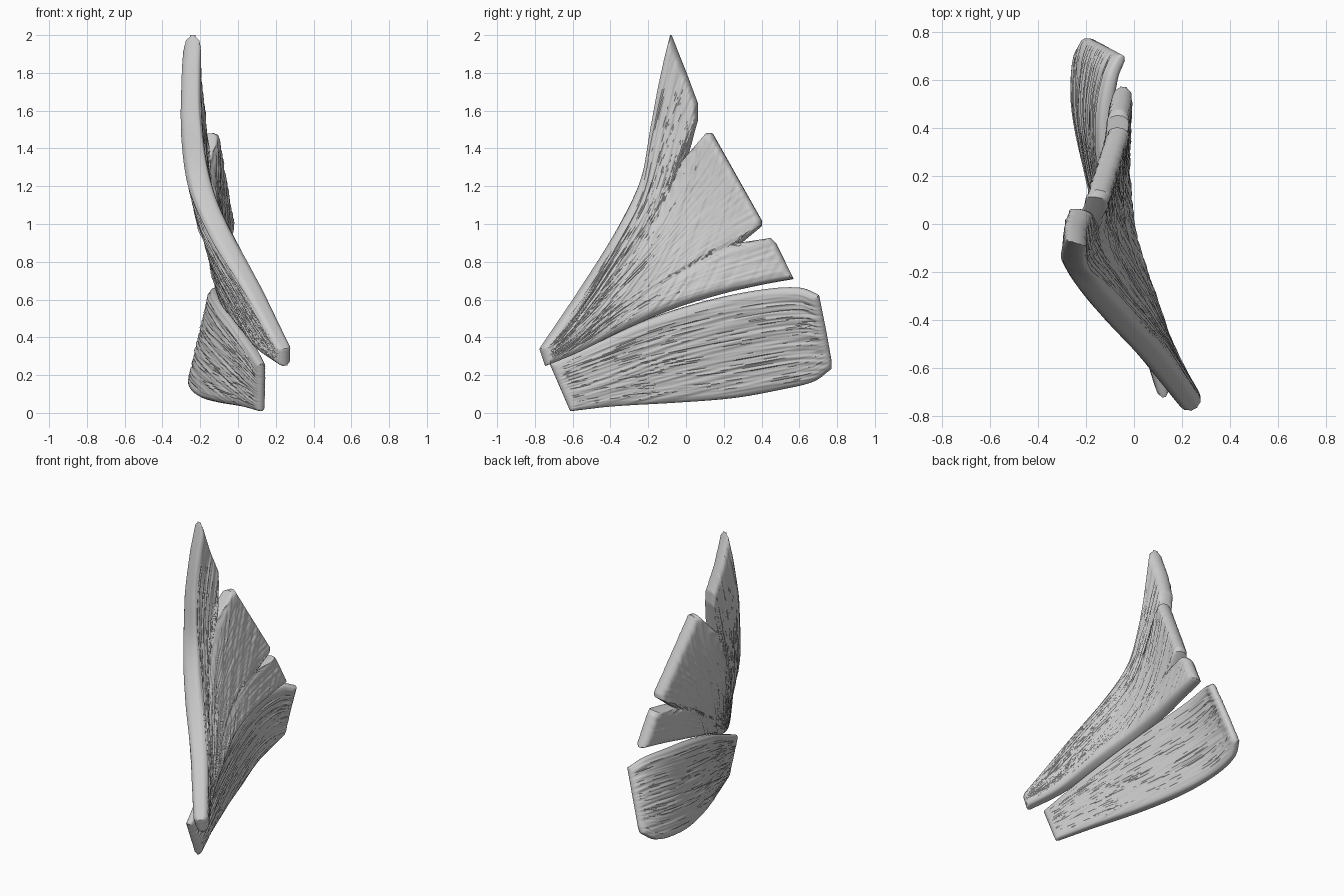
import bpy, bmesh, math
from mathutils import Vector, noise

if "Cube" in bpy.data.objects:
    bpy.data.objects.remove(bpy.data.objects["Cube"])


def spline(pts):
    """Smooth curve through points, parametrised by chord length (0..1)."""
    p = [Vector(q) for q in pts]
    s = [0.0]
    for a, b in zip(p, p[1:]):
        s.append(s[-1] + (b - a).length)
    s = [k / s[-1] for k in s]
    tan = []
    for i in range(len(p)):
        a, b = max(i - 1, 0), min(i + 1, len(p) - 1)
        tan.append((p[b] - p[a]) / (s[b] - s[a]))

    def at(u):
        i = 0
        while i < len(p) - 2 and u > s[i + 1]:
            i += 1
        h = s[i + 1] - s[i]
        t = (u - s[i]) / h
        return (p[i] * (2*t**3 - 3*t*t + 1) + tan[i] * h * (t**3 - 2*t*t + t)
                + p[i + 1] * (3*t*t - 2*t**3) + tan[i + 1] * h * (t**3 - t*t))
    return at


def polyline(pts):
    """Straight segments; the first number of each point is its parameter."""
    def at(v):
        for a, b in zip(pts, pts[1:]):
            if v <= b[0] + 1e-9:
                t = (v - a[0]) / (b[0] - a[0])
                return Vector(a[1:]).lerp(Vector(b[1:]), t)
        return Vector(pts[-1][1:])
    return at


def muscle(name, upper, lower, end, thick, nu, nv, seed):
    """Fibres run from the tendon (u=0) to the attachment edge (u=1)."""
    L, R, E = spline(upper), spline(lower), polyline(end)
    tipL, tipR = L(1), R(1)

    def base(u, v):
        return L(u).lerp(R(u), v)

    def normal(u, v):
        e = 0.01
        u0, u1 = max(u - e, 0), min(u + e, 1)
        v0, v1 = max(v - e, 0), min(v + e, 1)
        return (base(u1, v) - base(u0, v)).cross(base(u, v1) - base(u, v0)).normalized()

    bm = bmesh.new()
    front, back = [], []
    for i in range(nu + 1):
        u = i / nu
        width = (L(u) - R(u)).length
        rowf, rowb = [], []
        for j in range(nv + 1):
            v = j / nv
            p = base(u, v) + (E(v) - tipL.lerp(tipR, v)) * u**4
            n = normal(u, v)
            # rounded rim
            d = min(v * width, (1 - v) * width, u * 1.5, (1 - u) * 1.5)
            r = min(1, d / 0.045)
            t = thick(u, v) * (0.3 + 0.7 * math.sqrt(1 - (1 - r)**2)) / 2
            # fibre grooves
            for side, row in ((1, rowf), (-1, rowb)):
                g = noise.noise(Vector((v * 38 * (0.35 + width), u * 3.5, seed + side * 9)))
                g += 0.5 * noise.noise(Vector((v * 80, u * 7, seed + side * 5)))
                row.append(bm.verts.new(p + n * side * (t + 0.007 * g * min(1, 0.2 + 2 * width) * r)))
        front.append(rowf)
        back.append(rowb)
    for i in range(nu):
        for j in range(nv):
            for g in (front, back):
                bm.faces.new((g[i][j], g[i + 1][j], g[i + 1][j + 1], g[i][j + 1]))
    # close the rim
    ring = ([(i, 0) for i in range(nu)] + [(nu, j) for j in range(nv)]
            + [(i, nv) for i in range(nu, 0, -1)] + [(0, j) for j in range(nv, 0, -1)])
    for (a, b), (c, d) in zip(ring, ring[1:] + ring[:1]):
        bm.faces.new((front[a][b], front[c][d], back[c][d], back[a][b]))
    bmesh.ops.recalc_face_normals(bm, faces=bm.faces)
    me = bpy.data.meshes.new(name)
    bm.to_mesh(me)
    bm.free()
    ob = bpy.data.objects.new(name, me)
    bpy.context.collection.objects.link(ob)
    bpy.ops.object.select_all(action='DESELECT')
    ob.select_set(True)
    bpy.context.view_layer.objects.active = ob
    bpy.ops.object.shade_smooth_by_angle(angle=math.radians(45))


# Upper fan muscle with three lobes
muscle(
    "upper_fan_muscle",
    upper=[(.25, -.77, .34), (.09, -.56, .65), (-.10, -.36, .98), (-.21, -.235, 1.25),
           (-.25, -.175, 1.55), (-.25, -.12, 1.83), (-.24, -.08, 2.0)],
    lower=[(.25, -.74, .25), (.14, -.55, .33), (.05, -.3, .455), (-.03, -.05, .56),
           (-.06, .2, .635), (-.055, .4, .68), (-.045, .57, .71)],
    end=[(0, -.24, -.08, 2.0), (.13, -.24, .0, 1.80), (.25, -.22, .06, 1.64),
         (.29, -.215, .06, 1.56), (.355, -.19, .0, 1.35), (.39, -.15, .11, 1.48),
         (.41, -.14, .14, 1.48), (.75, -.06, .40, 1.02), (.76, -.06, .40, .99),
         (.79, -.08, .29, .90), (.83, -.06, .45, .925), (.85, -.06, .475, .90),
         (1, -.045, .57, .71)],
    thick=lambda u, v: .085 + .025 * math.sin(math.pi * u) + .01 * (1 - v),
    nu=110, nv=200, seed=3)

# Lower broad twisted band
muscle(
    "lower_band_muscle",
    upper=[(.125, -.72, .26), (.07, -.5, .36), (-.02, -.2, .495), (-.085, .1, .59),
           (-.115, .4, .65), (-.09, .6, .66), (-.045, .70, .62)],
    lower=[(.125, -.61, .01), (.03, -.38, .035), (-.09, -.05, .055), (-.18, .25, .08),
           (-.235, .5, .125), (-.235, .68, .17), (-.20, .77, .235)],
    end=[(0, -.045, .70, .62), (.5, -.12, .74, .43), (.9, -.18, .77, .27),
         (1, -.20, .77, .235)],
    thick=lambda u, v: .055 + .03 * math.sin(math.pi * u),
    nu=110, nv=110, seed=40)
